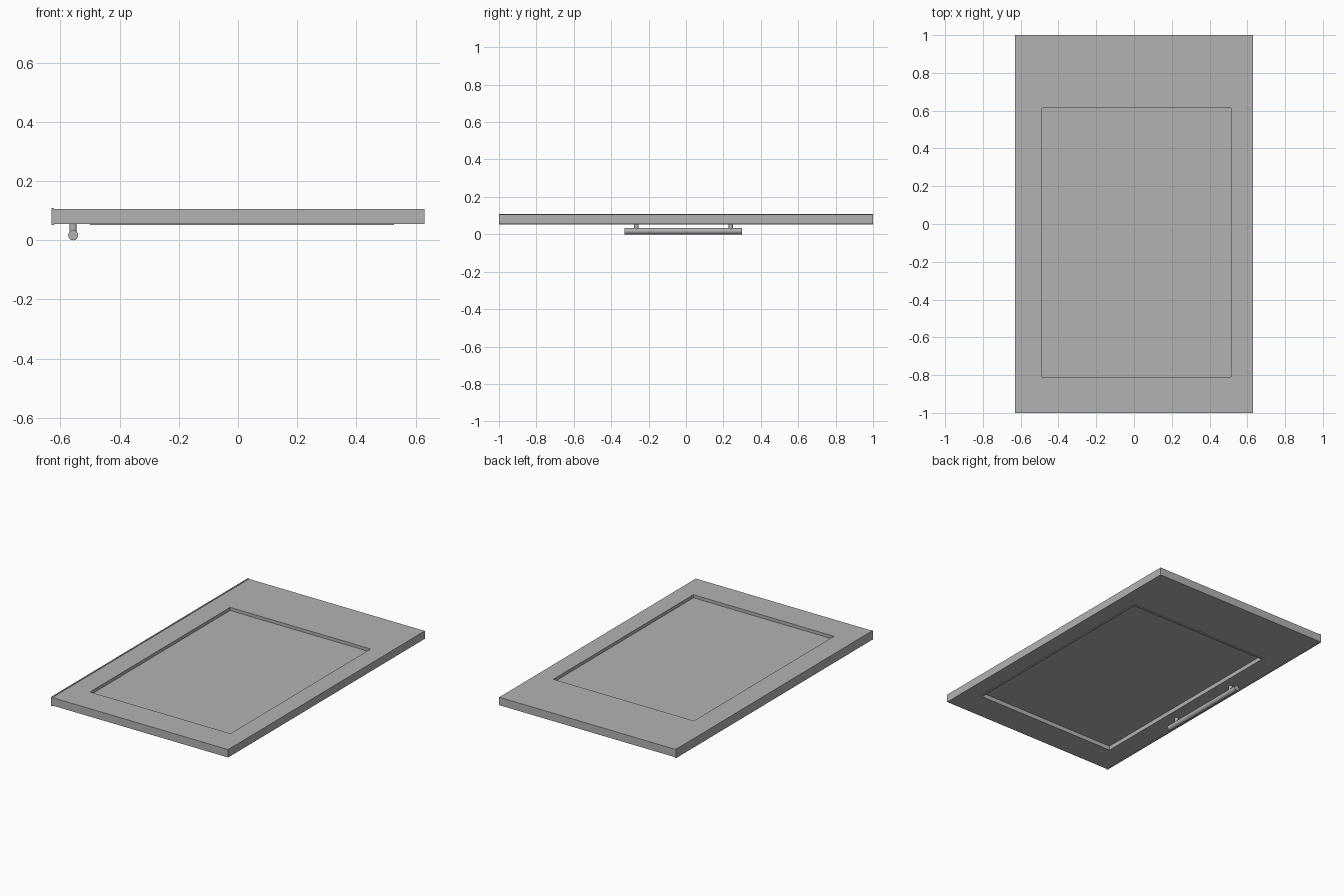
import bpy, bmesh
from math import radians
from mathutils import Vector

old = bpy.data.objects.get("Cube")
if old:
    bpy.data.objects.remove(old, do_unlink=True)

grey = bpy.data.materials.new("plain grey")
grey.use_nodes = True
colour = (0.45, 0.45, 0.45, 1)
grey.diffuse_color = colour
grey.node_tree.nodes["Principled BSDF"].inputs["Base Color"].default_value = colour


def add_object(name, bm):
    bmesh.ops.recalc_face_normals(bm, faces=bm.faces)
    mesh = bpy.data.meshes.new(name)
    bm.to_mesh(mesh)
    bm.free()
    mesh.materials.append(grey)
    obj = bpy.data.objects.new(name, mesh)
    bpy.context.collection.objects.link(obj)
    return obj


def corners(rect):
    x0, x1, y0, y1 = rect
    return [(x0, y0), (x1, y0), (x1, y1), (x0, y1)]


def grow(rect, d):
    x0, x1, y0, y1 = rect
    return (x0 - d, x1 + d, y0 - d, y1 + d)


def slab(name, outer, z0, z1, hole=None):
    """Flat rectangle, with an optional rectangular hole, raised from z0 to z1."""
    bm = bmesh.new()
    a = [bm.verts.new((x, y, z0)) for x, y in corners(outer)]
    if hole:
        b = [bm.verts.new((x, y, z0)) for x, y in corners(hole)]
        for i in range(4):
            j = (i + 1) % 4
            bm.faces.new((a[i], a[j], b[j], b[i]))
    else:
        bm.faces.new(a)
    raised = bmesh.ops.extrude_face_region(bm, geom=bm.faces[:])["geom"]
    for v in raised:
        if isinstance(v, bmesh.types.BMVert):
            v.co.z = z1
    return add_object(name, bm)


def rod(name, start, end, radius, sides=24):
    """Round rod between two points."""
    start, end = Vector(start), Vector(end)
    axis = end - start
    bm = bmesh.new()
    bmesh.ops.create_cone(bm, cap_ends=True, segments=sides, radius1=radius,
                          radius2=radius, depth=axis.length)
    bm.transform(axis.to_track_quat('Z', 'Y').to_matrix().to_4x4())
    bmesh.ops.translate(bm, verts=bm.verts, vec=(start + end) / 2)
    obj = add_object(name, bm)
    bpy.ops.object.select_all(action='DESELECT')
    obj.select_set(True)
    bpy.context.view_layer.objects.active = obj
    bpy.ops.object.shade_smooth_by_angle(angle=radians(40))
    return obj


# Door frame with the window opening
opening = (-0.487, 0.514, -0.81, 0.615)
slab("door_frame", (-0.622, 0.63, -1, 1), 0.055, 0.106, opening)

# Thin pane set back from both faces
slab("window_pane", opening, 0.078, 0.086)

# Narrow bead around the opening on the handle side
slab("window_bead", grow(opening, 0.013), 0.051, 0.056, opening)

# Edge trim along the handle side, slightly proud of both faces
slab("edge_trim", (-0.63, -0.622, -1, 1), 0.051, 0.109)

# Bar handle on two round posts
bar_x, bar_z = -0.557, 0.017
rod("handle_bar", (bar_x, -0.33, bar_z), (bar_x, 0.3, bar_z), 0.017)
for side, y in (("front", -0.265), ("back", 0.24)):
    rod("handle_post_" + side, (bar_x, y, bar_z), (bar_x, y, 0.06), 0.012)
